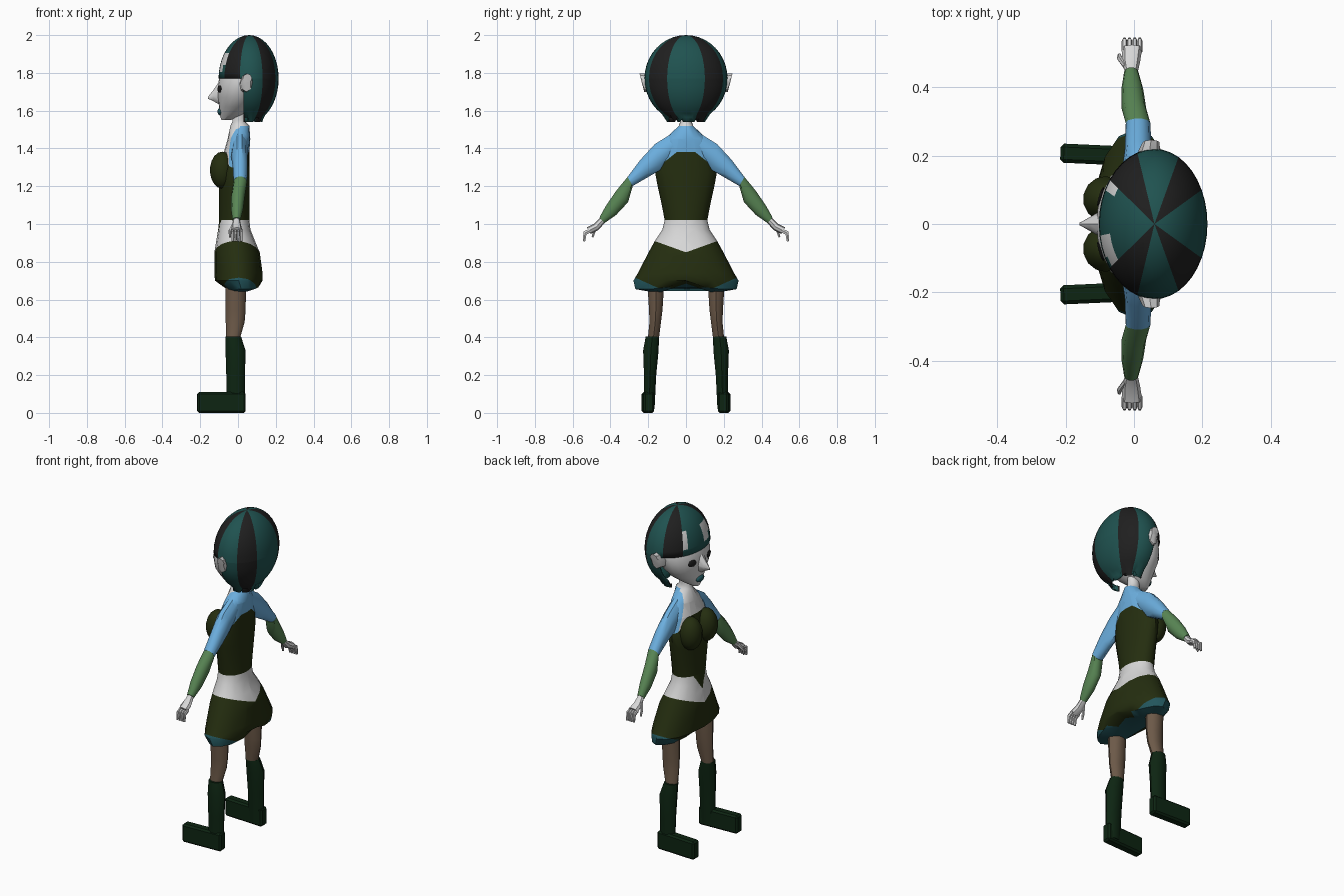
import bpy, bmesh, math
from mathutils import Vector, Matrix

if "Cube" in bpy.data.objects:
    bpy.data.objects.remove(bpy.data.objects["Cube"])

COLOURS = {
    "skin_white": (0.68, 0.68, 0.68), "sleeve_blue": (0.15, 0.43, 0.74),
    "forearm_green": (0.10, 0.24, 0.09), "olive_cloth": (0.018, 0.027, 0.005),
    "hair_teal": (0.014, 0.085, 0.08), "hair_black": (0.014, 0.014, 0.014),
    "legging_brown": (0.15, 0.10, 0.065), "boot_green": (0.004, 0.018, 0.006),
    "shorts_teal": (0.016, 0.09, 0.105),
}
NAMES = list(COLOURS)
MATS = []
for n, c in COLOURS.items():
    m = bpy.data.materials.new(n)
    m.diffuse_color = (*c, 1)
    m.use_nodes = True
    m.node_tree.nodes["Principled BSDF"].inputs["Base Color"].default_value = m.diffuse_color
    MATS.append(m)


def finish(bm, name, rule, angle=40, closed=True):
    """Colour faces by rule (colour name or function of face centre) and link."""
    if closed:
        bmesh.ops.recalc_face_normals(bm, faces=bm.faces)
    me = bpy.data.meshes.new(name)
    used = []
    for f in bm.faces:
        col = rule if isinstance(rule, str) else rule(f.calc_center_median())
        if col not in used:
            used.append(col)
        f.material_index = used.index(col)
    bm.to_mesh(me)
    bm.free()
    for col in used:
        me.materials.append(MATS[NAMES.index(col)])
    ob = bpy.data.objects.new(name, me)
    bpy.context.collection.objects.link(ob)
    bpy.ops.object.select_all(action='DESELECT')
    ob.select_set(True)
    bpy.context.view_layer.objects.active = ob
    bpy.ops.object.shade_smooth_by_angle(angle=math.radians(angle))
    return ob


def loft(sections, n=12, side=1):
    """Closed tube through (centre, u, v) sections; side=-1 mirrors in y."""
    bm = bmesh.new()
    rings = []
    for c, u, v in sections:
        ring = []
        for k in range(n):
            a = 2 * math.pi * k / n
            p = Vector(c) + Vector(u) * math.cos(a) + Vector(v) * math.sin(a)
            p.y *= side
            ring.append(bm.verts.new(p))
        rings.append(ring)
    for r0, r1 in zip(rings, rings[1:]):
        for k in range(n):
            bm.faces.new((r0[k], r0[(k + 1) % n], r1[(k + 1) % n], r1[k]))
    bm.faces.new(rings[0])
    bm.faces.new(rings[-1])
    return bm


def flat(z, xf, xb, hy, y=0):
    """Horizontal section from front x to back x with half width hy."""
    return ((xf + xb) / 2, y, z), ((xb - xf) / 2, 0, 0), (0, hy, 0)


def cut(bm, z, slope=0):
    """Cut along z = z + slope*|y|."""
    for s in ((1, -1) if slope else (1,)):
        bmesh.ops.bisect_plane(bm, geom=bm.verts[:] + bm.edges[:] + bm.faces[:],
                               plane_co=(0, 0, z), plane_no=Vector((0, -slope * s, 1)).normalized())


def ball(name, col, c, r, rot=None, seg=14):
    bm = bmesh.new()
    bmesh.ops.create_uvsphere(bm, u_segments=seg, v_segments=9, radius=1)
    m = Matrix.Translation(c) @ (rot or Matrix()) @ Matrix.Diagonal((*r, 1))
    bmesh.ops.transform(bm, matrix=m, verts=bm.verts)
    return finish(bm, name, col, 60)


# Torso with bodice, bare neckline, blue shoulders and neck
bm = loft([flat(*s) for s in [
    (1.00, -.10, .06, .11), (1.02, -.10, .06, .113), (1.10, -.10, .06, .128), (1.20, -.10, .06, .15),
    (1.27, -.098, .06, .163), (1.38, -.075, .06, .14), (1.45, -.055, .065, .11),
    (1.52, -.04, .06, .038), (1.54, -.03, .04, .031), (1.62, -.03, .04, .03)]], 16)
cut(bm, 1.38)
cut(bm, 1.42, -.8)
cut(bm, 1.619, -2.22)


def torso_rule(c):
    y = abs(c.y)
    if c.z > 1.525 or c.z < 1.02:
        return "skin_white"
    if c.z < min(1.38, 1.42 - .8 * y):
        return "olive_cloth"
    return "skin_white" if c.x < 0 and c.z < 1.619 - 2.22 * y else "sleeve_blue"


finish(bm, "torso", torso_rule)

# Hips: bare midriff, pointed bodice hem, skirt and shorts
bm = loft([flat(*s) for s in [
    (1.02, -.10, .06, .113), (.97, -.105, .066, .125), (.91, -.115, .09, .165),
    (.85, -.125, .115, .198), (.74, -.125, .13, .255), (.70, -.122, .13, .278),
    (.655, -.08, .115, .268), (.64, -.06, .06, .18)]], 16)
for v in bm.verts:
    if v.co.z < .69:
        v.co.z += .045 * max(0, 1 - abs(v.co.y) / .13)
cut(bm, .85, .36)
cut(bm, .595, .45)
cut(bm, .93, 1.6)


def hip_rule(c):
    y = abs(c.y)
    if c.z > .85 + .36 * y:
        return "olive_cloth" if c.x < -.02 and c.z > .93 + 1.6 * y else "skin_white"
    return "olive_cloth" if c.z > max(.595 + .45 * y, .66) else "shorts_teal"


finish(bm, "hips_and_skirt", hip_rule)

# Paired limbs
for s, tag in ((1, "left"), (-1, "right")):
    ball(tag + "_bust", "olive_cloth", (-.083, s * .073, 1.285), (.067, .068, .098))

    # Sleeve and forearm
    bm = loft([((.01, .03, 1.45), (.04, 0, 0), (0, 0, .06)),
               ((.007, .15, 1.355), (.043, 0, 0), (0, .015, .072)),
               ((.012, .22, 1.295), (.039, 0, 0), (0, .022, .048)),
               ((.012, .297, 1.225), (.036, 0, 0), (0, .012, .027))], 10, s)
    finish(bm, tag + "_sleeve", "sleeve_blue")
    bm = loft([((.012, .295, 1.225), (.036, 0, 0), (0, .013, .028)),
               ((.0, .337, 1.147), (.036, 0, 0), (0, .032, .033)),
               ((-.005, .395, 1.075), (.032, 0, 0), (0, .027, .028)),
               ((-.008, .445, 1.02), (.021, 0, 0), (0, .014, .016))], 10, s)
    finish(bm, tag + "_forearm", "forearm_green")

    # Hand with fingers and thumb
    bm = loft([((-.008, .44, 1.022), (.018, 0, 0), (0, .012, .014)),
               ((-.008, .475, .985), (.026, 0, 0), (0, .010, .018)),
               ((-.006, .515, .965), (.03, 0, 0), (0, .010, .017))], 8, s)
    finish(bm, tag + "_hand", "skin_white")
    for i in range(4):
        x = -.028 + .015 * i
        bm = loft([((x, .505, .967), (.008, 0, 0), (0, .006, .010)),
                   ((x, .535, .952), (.008, 0, 0), (0, .009, .009)),
                   ((x, .540, .908), (.006, 0, 0), (0, .007, .002))], 6, s)
        finish(bm, tag + "_finger", "skin_white")
    bm = loft([((-.024, .46, 1.0), (.008, 0, 0), (0, .008, .008)),
               ((-.042, .485, .965), (.008, 0, 0), (0, .008, .006)),
               ((-.043, .495, .93), (.005, 0, 0), (0, .005, .003))], 6, s)
    finish(bm, tag + "_thumb", "skin_white")

    # Leg and boot
    bm = loft([flat(*p) for p in [
        (.70, -.065, .045, .045, .16), (.63, -.065, .042, .043, .16), (.54, -.065, .040, .037, .16),
        (.48, -.065, .035, .032, .163), (.40, -.062, .012, .031, .172)]], 10, s)
    finish(bm, tag + "_leg", "legging_brown")
    bm = loft([flat(*p) for p in [
        (.405, -.066, .016, .037, .178), (.33, -.066, .040, .043, .186),
        (.20, -.062, .037, .034, .19), (.02, -.06, .037, .03, .195)]], 10, s)
    finish(bm, tag + "_boot_shaft", "boot_green")
    bm = bmesh.new()
    bmesh.ops.create_cube(bm, size=1)
    m = (Matrix.Translation((-.088, s * .202, .055)) @ Matrix.Rotation(-s * .045, 4, 'Z')
         @ Matrix.Diagonal((.255, .056, .11, 1)))
    bmesh.ops.transform(bm, matrix=m, verts=bm.verts)
    bmesh.ops.bevel(bm, geom=bm.edges[:], offset=.01, segments=1, affect='EDGES')
    finish(bm, tag + "_boot_foot", "boot_green", 30)

    # Ear and eye
    bm = loft([((.035, .15, 1.735), (.03, 0, 0), (0, 0, .045)),
               ((.045, .215, 1.748), (.032, 0, 0), (0, -.006, .048)),
               ((.05, .24, 1.772), (.024, 0, 0), (0, .006, .024))], 8, s)
    finish(bm, tag + "_ear", "skin_white")
    ball(tag + "_eye", "hair_black", (-.098, s * .08, 1.715), (.005, .03, .02),
         Matrix.Rotation(-s * .3, 4, 'Z'))

# Head, nose and lips
bm = loft([flat(*p) for p in [
    (1.55, -.088, -.04, .025), (1.575, -.096, .02, .06), (1.62, -.10, .08, .115),
    (1.67, -.108, .11, .16), (1.72, -.11, .13, .178), (1.78, -.098, .15, .19),
    (1.86, -.06, .14, .16), (1.92, .0, .1, .08)]], 24)
finish(bm, "head", "skin_white")
bm = loft([((-.095, 0, 1.695), (0, 0, .065), (0, .04, 0)),
           ((-.13, 0, 1.68), (0, 0, .03), (0, .02, 0)),
           ((-.16, 0, 1.668), (0, 0, .004), (0, .003, 0))], 8)
finish(bm, "nose", "skin_white")
ball("lips", "shorts_teal", (-.095, 0, 1.595), (.014, .035, .02))

# Striped bob of hair, open at the face, with ragged lower ends
CX, CZ = .06, 1.77
bm = bmesh.new()
bmesh.ops.create_uvsphere(bm, u_segments=40, v_segments=20, radius=1)
for v in bm.verts:
    v.co = (CX + v.co.x * (.155 if v.co.x > 0 else .163), v.co.y * .22, CZ + v.co.z * .23)
cut(bm, 1.77)
bmesh.ops.bisect_plane(bm, geom=bm.verts[:] + bm.edges[:] + bm.faces[:],
                       plane_co=(.03, 0, 0), plane_no=(1, 0, 0))
bmesh.ops.bisect_plane(bm, geom=bm.verts[:] + bm.edges[:] + bm.faces[:],
                       plane_co=(0, 0, 1.565), plane_no=(0, 0, 1), clear_inner=True)
gone = [f for f in bm.faces if f.calc_center_median().x < .03 and f.calc_center_median().z < 1.77]
bmesh.ops.delete(bm, geom=gone, context='FACES')
ends = sorted((v for v in bm.verts if v.co.z < 1.566), key=lambda v: math.atan2(v.co.y, v.co.x - CX))
for v in ends[::2]:
    v.co.z -= .025


def hair_rule(c):
    # Bare forehead patches show between the strands of the fringe
    if c.x < -.02 and 1.80 < c.z < 1.89 and (-.11 < c.y < -.02 or .09 < c.y < .115):
        return "skin_white"
    dx = (c.x - CX) / (.155 if c.x > CX else .163)
    a = math.degrees(math.atan2(abs(c.y) / .22, dx))
    return "hair_black" if 27 < a < 63 or 108 < a < 144 else "hair_teal"


hair = finish(bm, "hair", hair_rule, 50, closed=False)
mod = hair.modifiers.new("thickness", 'SOLIDIFY')
mod.thickness = .01
mod.offset = -1
